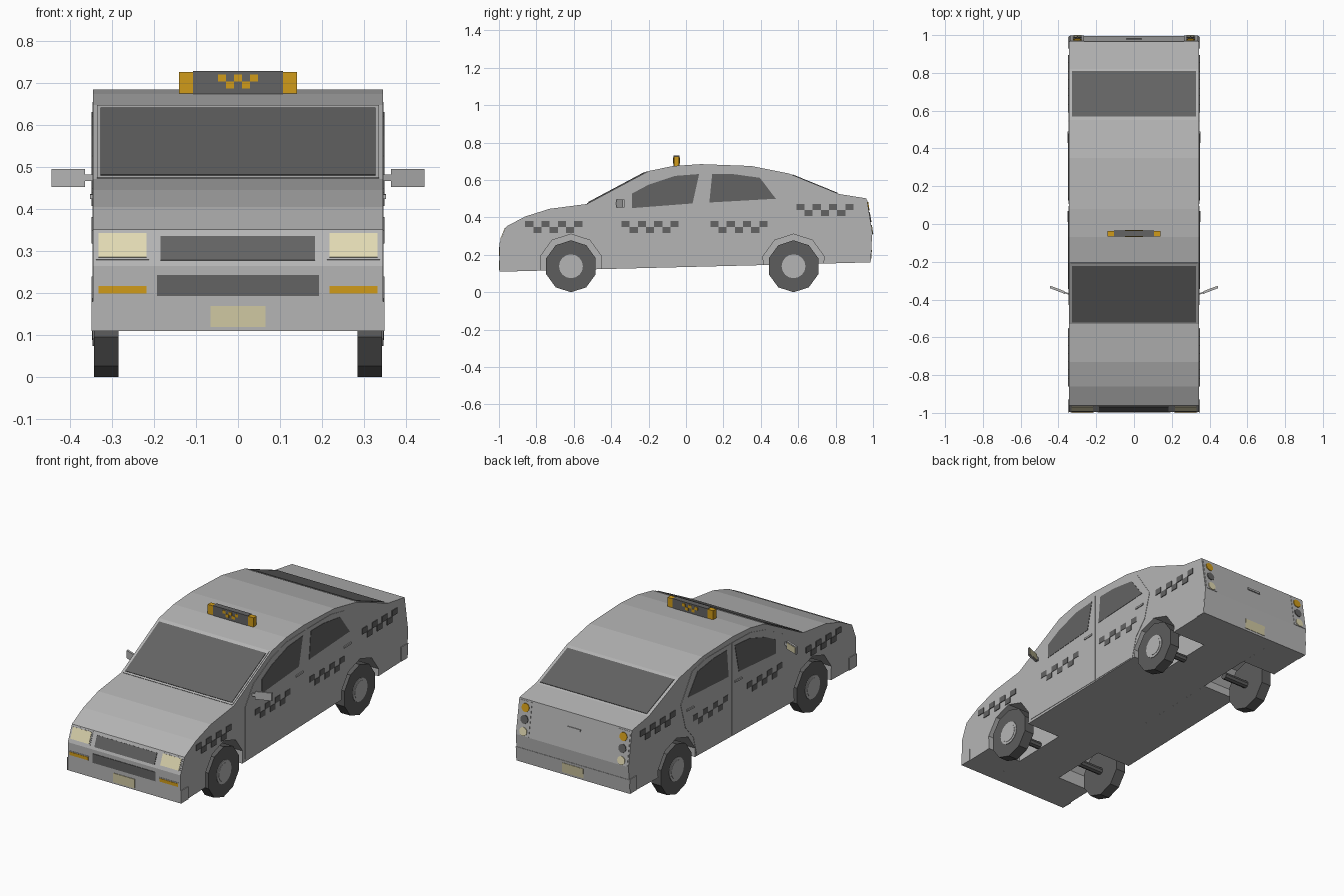
import bpy, bmesh, math
from mathutils import Vector

cube = bpy.data.objects.get("Cube")
if cube:
    bpy.data.objects.remove(cube, do_unlink=True)


def material(name, r, g, b):
    m = bpy.data.materials.new(name)
    m.use_nodes = True
    m.diffuse_color = (r, g, b, 1)
    m.node_tree.nodes["Principled BSDF"].inputs["Base Color"].default_value = (r, g, b, 1)
    return m


PAINT = material("silver grey paint", 0.46, 0.46, 0.46)
DARK = material("dark grey glass", 0.125, 0.125, 0.125)
TYRE = material("tyre grey", 0.11, 0.11, 0.11)
AMBER = material("amber", 0.63, 0.33, 0.01)
CREAM = material("lamp cream", 0.76, 0.70, 0.45)
PLATE = material("plate cream", 0.63, 0.58, 0.36)

HALF = 0.345   # half width of the body
WELL = 0.135   # inner wall of the wheel wells
RADIUS = 0.139
AXLES = (-0.615, 0.575)


def slab(name, loops, offset, mat):
    """One object made of flat outlines, each thickened by offset."""
    bm = bmesh.new()
    for loop in loops:
        face = bm.faces.new([bm.verts.new(p) for p in loop])
        new = bmesh.ops.extrude_face_region(bm, geom=[face], use_keep_orig=True)["geom"]
        bmesh.ops.translate(bm, vec=Vector(offset),
                            verts=[v for v in new if isinstance(v, bmesh.types.BMVert)])
    bmesh.ops.recalc_face_normals(bm, faces=bm.faces)
    mesh = bpy.data.meshes.new(name)
    bm.to_mesh(mesh)
    bm.free()
    mesh.materials.append(mat)
    obj = bpy.data.objects.new(name, mesh)
    bpy.context.collection.objects.link(obj)
    return obj


def side_plates(name, outlines, thick, mat):
    """Matching plates on both flanks from (y, z) outlines."""
    for side, s in (("left", 1), ("right", -1)):
        slab(f"{side}_{name}", [[(s * HALF, y, z) for y, z in o] for o in outlines],
             (s * thick, 0, 0), mat)


def strip(name, a, b, t0, t1, spans, thick, mat):
    """Plates lying on the body face that runs from a to b in (y, z)."""
    a, b = Vector(a), Vector(b)
    p, q = a.lerp(b, t0), a.lerp(b, t1)
    d = (b - a).normalized()
    loops = [[(x0, *p), (x1, *p), (x1, *q), (x0, *q)] for x0, x1 in spans]
    return slab(name, loops, (0, -d.y * thick, d.x * thick), mat)


def box(name, x0, x1, y0, y1, z0, z1, mat):
    return slab(name, [[(x0, y0, z0), (x1, y0, z0), (x1, y1, z0), (x0, y1, z0)]],
                (0, 0, z1 - z0), mat)


def checks(u, v, cols, w, h):
    """Two rows of alternating squares, starting at the upper left."""
    out = []
    for i in range(cols):
        top = v - h * (i % 2)
        l, r = u + i * w, u + (i + 1) * w
        out.append([(l, top - h), (r, top - h), (r, top), (l, top)])
    return out


def ring(y, z, r, n, start=90):
    angles = [math.radians(start + 360 * i / n) for i in range(n)]
    return [(y + r * math.cos(a), z + r * math.sin(a)) for a in angles]


def both(x0, x1):
    return [(x0, x1), (-x1, -x0)]


# Body outline, from the front bottom over the roof to the rear bottom
outline = [(-0.996, 0.11), (-0.996, 0.265), (-0.96, 0.352), (-0.86, 0.405),
           (-0.73, 0.446), (-0.53, 0.472), (-0.2, 0.648), (-0.07, 0.675),
           (0.08, 0.685), (0.35, 0.675), (0.55, 0.635), (0.82, 0.525),
           (0.965, 0.502), (0.996, 0.31), (0.985, 0.16)]
NOSE, LAMP, SCREEN, REAR_SCREEN, BOOT, REAR = [
    (outline[i], outline[i + 1]) for i in (0, 1, 5, 10, 12, 13)]


def sill(y):
    return 0.11 + 0.025 * (y + 1)


slab("body_core", [[(-WELL, y, z) for y, z in outline]], (2 * WELL, 0, 0), PAINT)

# Flanks with the wheel arches cut into the lower edge
flank = list(outline)
for yc in reversed(AXLES):
    arch = [p for p in ring(yc, RADIUS, 0.172, 10) if p[1] > 0.13]
    arch.sort(key=lambda p: -p[0])
    flank += [(yc + 0.16, sill(yc + 0.16)), *arch, (yc - 0.16, sill(yc - 0.16))]
for side, s in (("left", 1), ("right", -1)):
    slab(f"{side}_flank", [[(s * WELL, y, z) for y, z in flank]],
         (s * (HALF - WELL), 0, 0), PAINT)

# Doors, side windows, handles and bumper corners
side_plates("front_door", [[(-0.43, 0.14), (0.095, 0.145), (0.095, 0.655), (-0.07, 0.65),
                            (-0.2, 0.615), (-0.36, 0.53), (-0.43, 0.43)]], 0.002, PAINT)
side_plates("rear_door", [[(0.105, 0.145), (0.40, 0.15), (0.43, 0.26), (0.50, 0.34),
                           (0.54, 0.48), (0.44, 0.63), (0.32, 0.655), (0.105, 0.655)]], 0.002, PAINT)
side_plates("front_window", [[(-0.29, 0.45), (0.035, 0.475), (0.07, 0.632), (-0.06, 0.622),
                              (-0.2, 0.575), (-0.29, 0.527)]], 0.004, DARK)
side_plates("rear_window", [[(0.125, 0.48), (0.48, 0.5), (0.395, 0.612), (0.25, 0.632),
                             (0.14, 0.632)]], 0.004, DARK)
side_plates("door_handles", [[(y, 0.425), (y + 0.06, 0.427), (y + 0.06, 0.437), (y, 0.435)]
                             for y in (0.01, 0.43)], 0.007, PAINT)
side_plates("front_bumper_corner", [[(-0.998, 0.11), (-0.93, 0.11), (-0.93, 0.18),
                                     (-0.998, 0.18)]], 0.004, PAINT)
side_plates("rear_bumper_corner", [[(0.93, 0.16), (0.985, 0.16), (0.99, 0.24),
                                    (0.93, 0.24)]], 0.004, PAINT)

# Chequered bands along the sides
squares = []
for y, z in ((-0.86, 0.382), (-0.345, 0.382), (0.13, 0.382), (0.59, 0.472)):
    squares += checks(y, z, 7, 0.0437, 0.032)
side_plates("chequer_band", squares, 0.004, DARK)

# Windscreen and rear screen
strip("windscreen_frame", *SCREEN, 0.005, 0.985, [(-0.336, 0.336)], 0.003, PAINT)
strip("windscreen", *SCREEN, 0.035, 0.94, [(-0.327, 0.327)], 0.006, DARK)
strip("rear_screen", *REAR_SCREEN, 0.07, 0.96, [(-0.327, 0.327)], 0.003, DARK)

# Front lamps, grilles and number plate
strip("headlight_frames", *LAMP, 0.17, 0.93, both(0.212, 0.338), 0.002, PAINT)
strip("headlights", *LAMP, 0.22, 0.88, both(0.218, 0.332), 0.005, CREAM)
strip("upper_grille", *LAMP, 0.15, 0.81, [(-0.185, 0.183)], 0.003, DARK)
strip("lower_grille", *NOSE, 0.535, 0.86, [(-0.193, 0.193)], 0.003, DARK)
strip("indicator_frames", *NOSE, 0.545, 0.72, both(0.212, 0.336), 0.002, PAINT)
strip("indicators", *NOSE, 0.575, 0.69, both(0.218, 0.332), 0.004, AMBER)
strip("front_number_plate", *NOSE, 0.06, 0.385, [(-0.065, 0.065)], 0.003, PLATE)

# Tail lamps, boot handle, rear bumper and number plate
strip("tail_lamp_panels", *BOOT, 0.04, 0.99, both(0.265, 0.338), 0.002, PAINT)
strip("boot_handle", *BOOT, 0.38, 0.44, [(-0.04, 0.04)], 0.006, PAINT)
strip("rear_bumper", *REAR, 0.47, 1.0, [(-0.348, 0.348)], 0.002, PAINT)
strip("rear_number_plate", *REAR, 0.56, 0.92, [(-0.065, 0.065)], 0.004, PLATE)
top, low = Vector(BOOT[0]), Vector(BOOT[1])
for label, t, mat in (("amber", 0.22, AMBER), ("dark", 0.54, DARK), ("pale", 0.87, CREAM)):
    loops = []
    for x in (-0.3, 0.3):
        c = top.lerp(low, t)
        loops.append([(u, c.x + (c.y - v) * 0.16, v) for u, v in ring(x, c.y, 0.023, 12)])
    slab(f"{label}_tail_lamps", loops, (0, 0.006, 0.001), mat)

# Wheels with recessed-looking hubs
for end, yc in zip(("front", "rear"), AXLES):
    for side, s in (("left", 1), ("right", -1)):
        slab(f"{end}_{side}_tyre", [[(s * 0.285, y, z) for y, z in ring(yc, RADIUS, RADIUS, 10)]],
             (s * 0.058, 0, 0), TYRE)
        for part, r, t in (("rim", 0.064, 0.003), ("hub", 0.05, 0.005)):
            slab(f"{end}_{side}_{part}", [[(s * 0.343, y, z) for y, z in ring(yc, RADIUS, r, 16)]],
                 (s * t, 0, 0), PAINT)
        # Axle stub reaching into the well
        slab(f"{end}_{side}_axle", [[(s * WELL, y, z) for y, z in ring(yc, RADIUS, 0.02, 8)]],
             (s * 0.15, 0, 0), TYRE)

# Door mirrors, swept back towards the tips
for side, s in (("left", 1), ("right", -1)):
    def swept(x0, x1, z0, z1, back):
        return [(s * x, -0.375 + back + (x - HALF) * 0.38, z)
                for x, z in ((x0, z0), (x1, z0), (x1, z1), (x0, z1))]
    slab(f"{side}_mirror_arm", [swept(0.34, 0.37, 0.467, 0.483, 0)], (0, 0.008, 0), PAINT)
    slab(f"{side}_mirror", [swept(0.365, 0.444, 0.453, 0.496, -0.003)], (0, 0.012, 0), PAINT)
    slab(f"{side}_mirror_glass", [swept(0.37, 0.439, 0.458, 0.491, 0.009)], (0, 0.002, 0), PLATE)

# Roof sign with amber ends and chequers on both faces
box("roof_sign", -0.107, 0.107, -0.067, -0.035, 0.672, 0.73, DARK)
for side, s in (("left", 1), ("right", -1)):
    box(f"{side}_sign_end", s * 0.107, s * 0.14, -0.065, -0.037, 0.674, 0.727, AMBER)
for face, y, d in (("front", -0.067, -0.002), ("rear", -0.035, 0.002)):
    slab(f"{face}_sign_chequers",
         [[(u, y, v) for u, v in o] for o in checks(-0.048, 0.721, 5, 0.0192, 0.0165)],
         (0, d, 0), AMBER)
